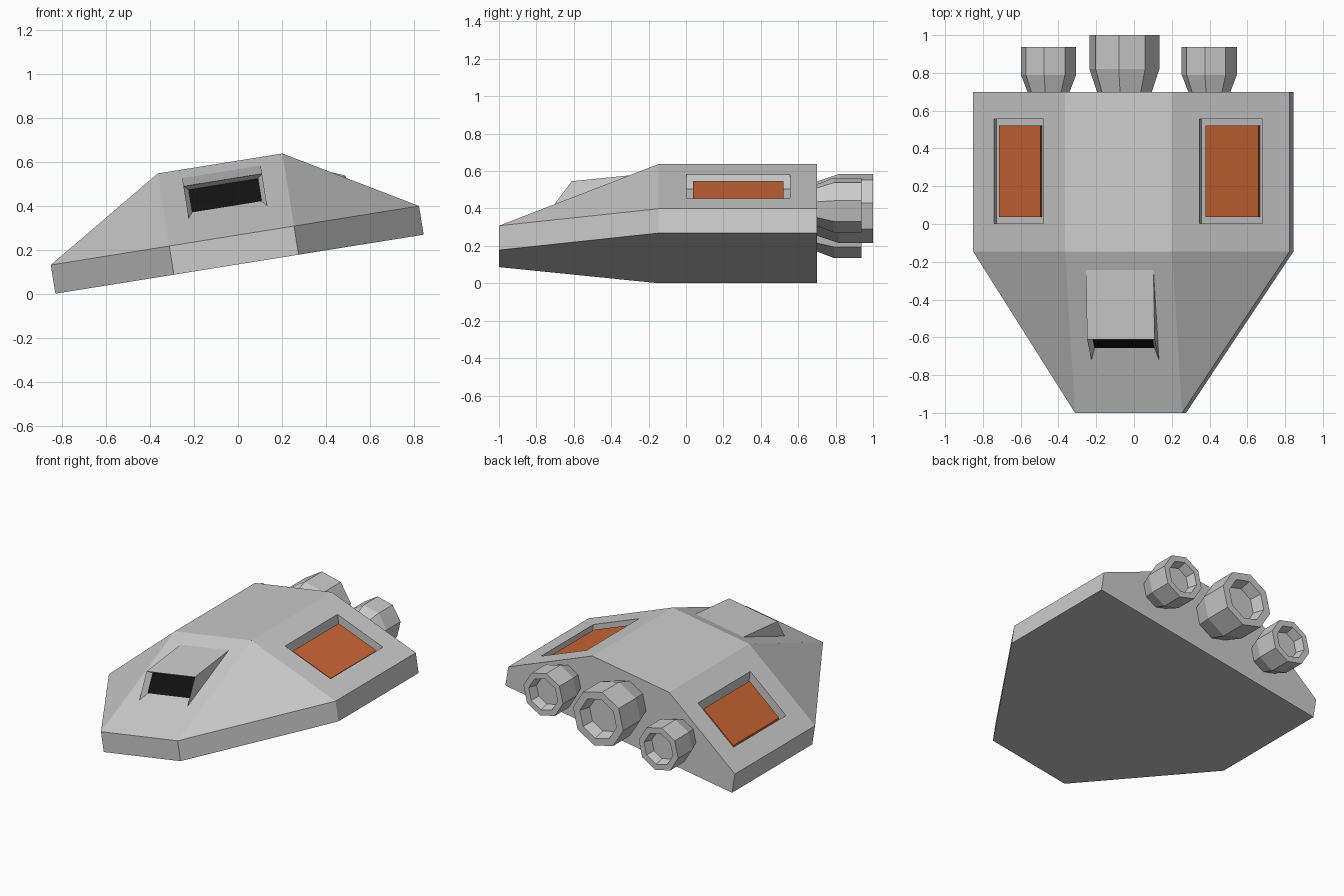
import bpy, bmesh
from math import radians, cos, sin, pi
from mathutils import Matrix

if "Cube" in bpy.data.objects:
    bpy.data.objects.remove(bpy.data.objects["Cube"])

# The whole craft is banked: it is built level, then rolled about y
ROLL = Matrix.Translation((-0.008, 0, 0.132)) @ Matrix.Rotation(radians(-9.1), 4, 'Y')

NOSE, SHOULDER, TAIL = -1.0, -0.146, 0.70
ROOF, EDGE = 0.466, 0.132          # roof height, side wall height
HALF_ROOF = 0.287
WING = {-1: 0.833, 1: 0.863}       # left and right half widths


def material(name, rgb):
    m = bpy.data.materials.new(name)
    m.diffuse_color = (*rgb, 1)
    m.use_nodes = True
    m.node_tree.nodes["Principled BSDF"].inputs["Base Color"].default_value = m.diffuse_color
    return m


def make(name, verts, faces, mat=None):
    me = bpy.data.meshes.new(name)
    me.from_pydata(verts, [], faces)
    bm = bmesh.new()
    bm.from_mesh(me)
    bmesh.ops.recalc_face_normals(bm, faces=bm.faces[:])
    bm.to_mesh(me)
    bm.free()
    ob = bpy.data.objects.new(name, me)
    bpy.context.collection.objects.link(ob)
    ob.matrix_world = ROLL
    if mat:
        me.materials.append(mat)
    return ob


def loft(rings, n):
    """Verts and faces of a closed solid through rings of n points."""
    verts = [p for r in rings for p in r]
    faces = [(k * n + i, k * n + (i + 1) % n, (k + 1) * n + (i + 1) % n, (k + 1) * n + i)
             for k in range(len(rings) - 1) for i in range(n)]
    last = (len(rings) - 1) * n
    faces += [tuple(range(n)), tuple(range(last, last + n))]
    return verts, faces


orange = material("orange", (0.60, 0.13, 0.035))
black = material("black", (0.006, 0.006, 0.006))

# Hull: wedge nose widening to a six-sided body
section = [(-WING[-1], 0), (WING[1], 0), (WING[1], EDGE),
           (HALF_ROOF, ROOF), (-HALF_ROOF, ROOF), (-WING[-1], EDGE)]
h = HALF_ROOF
verts = [(x, y, z) for y in (TAIL, SHOULDER) for x, z in section]
verts += [(-h, NOSE, 0), (h, NOSE, 0), (h, NOSE, EDGE), (-h, NOSE, EDGE)]
faces = [tuple(range(6))] + [(i, (i + 1) % 6, 6 + (i + 1) % 6, 6 + i) for i in range(6)]
faces += [(6, 7, 13, 12), (7, 8, 14, 13), (8, 9, 14), (9, 10, 15, 14),
          (10, 11, 15), (11, 6, 12, 15), (12, 13, 14, 15)]
hull = make("hull", verts, faces)


# Side panels: a recess cut into each slope with an orange block inside
def slope_block(name, side, f0, f1, y0, y1, top, bottom, mat=None):
    def ring(drop):
        pts = []
        for f, y in ((f0, y0), (f1, y0), (f1, y1), (f0, y1)):
            x = HALF_ROOF + (WING[side] - HALF_ROOF) * f
            pts.append((side * x, y, ROOF + (EDGE - ROOF) * f - drop))
        return pts
    return make(name, *loft([ring(bottom), ring(top)], 4), mat)


for side, label in ((-1, "left"), (1, "right")):
    cutter = slope_block(label + "_recess_cutter", side, 0.232, 0.772, 0.003, 0.556, -0.1, 0.08)
    cutter.hide_render = True
    cutter.hide_viewport = True
    cut = hull.modifiers.new(label + "_recess", 'BOOLEAN')
    cut.operation = 'DIFFERENCE'
    cut.solver = 'EXACT'
    cut.object = cutter
    slope_block(label + "_panel", side, 0.277, 0.727, 0.037, 0.522, 0.028, 0.081, orange)

# Cockpit hood: flat visor, side cheeks and a tapered opening
w, wi = 0.181, 0.160
rear, top, foot = (-0.24, 0.428), (-0.611, 0.390), (-0.722, 0.240)
in_top, in_foot = (-0.578, 0.371), (-0.656, 0.266)
verts = []
for s in (-1, 1):
    verts += [(s * w, *p) for p in (rear, top, foot)]
    verts += [(s * wi, *p) for p in (in_top, in_foot)]
make("cockpit_hood", verts,
     [(0, 1, 2), (5, 7, 6), (0, 5, 6, 1), (1, 6, 8, 3), (1, 3, 4, 2), (6, 7, 9, 8)])
make("cockpit_window", [verts[i] for i in (3, 4, 9, 8)], [(0, 1, 2, 3)], black)


# Engines: eight-sided nozzles with a hollow end
def engine(name, u, v, base, r, y_flare, y_end):
    profile = [(base, TAIL - 0.02), (base, TAIL), (r, y_flare), (r, y_end),
               (r * 0.73, y_end), (r * 0.62, y_end - r * 0.4)]
    rings = [[(u + q * cos(i * pi / 4), y, v + q * sin(i * pi / 4)) for i in range(8)]
             for q, y in profile]
    make(name, *loft(rings, 8))


engine("centre_engine", 0, 0.271, 0.147, 0.1875, 0.82, 1.0)
for label, u in (("left", -0.415), ("right", 0.447)):
    engine(label + "_engine", u, 0.218, 0.113, 0.148, 0.79, 0.937)
